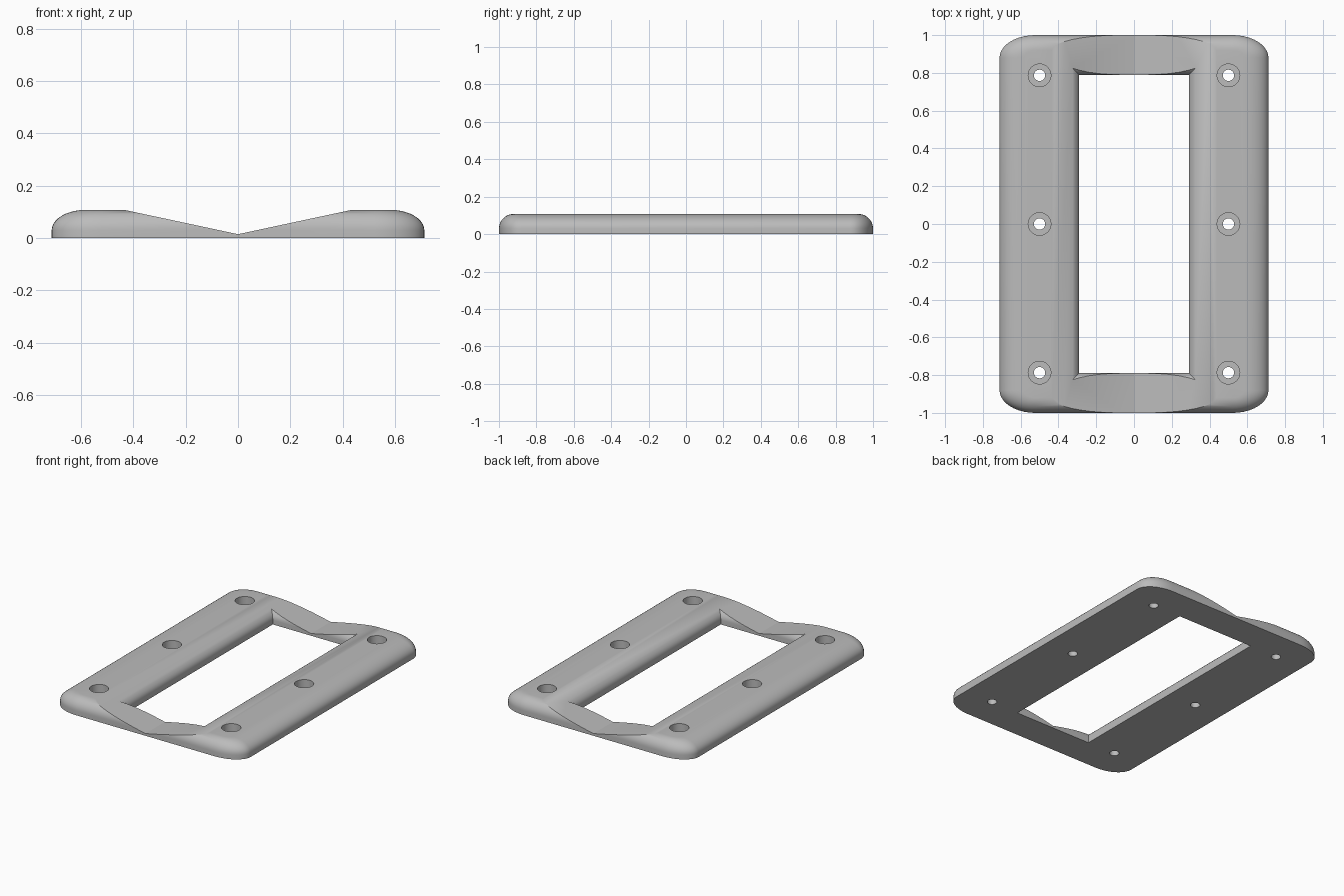
import bpy, bmesh
from math import sin, cos, pi

cube = bpy.data.objects.get("Cube")
if cube:
    bpy.data.objects.remove(cube, do_unlink=True)

HEIGHT, WALL = 0.108, 0.03      # full thickness, straight part of the edge
STEPS = 10

grey = bpy.data.materials.new("plain_grey")
grey.use_nodes = True
grey.diffuse_color = (0.5, 0.5, 0.5, 1)
grey.node_tree.nodes["Principled BSDF"].inputs["Base Color"].default_value = (0.5, 0.5, 0.5, 1)


def loft(name, rings):
    """Closed solid through a stack of rings with equal point counts."""
    bm = bmesh.new()
    loops = [[bm.verts.new(p) for p in ring] for ring in rings]
    for a, b in zip(loops, loops[1:]):
        for i in range(len(a)):
            j = (i + 1) % len(a)
            bm.faces.new((a[i], a[j], b[j], b[i]))
    bm.faces.new(loops[0][::-1])
    bm.faces.new(loops[-1])
    bmesh.ops.recalc_face_normals(bm, faces=bm.faces)
    mesh = bpy.data.meshes.new(name)
    bm.to_mesh(mesh)
    bm.free()
    mesh.materials.append(grey)
    obj = bpy.data.objects.new(name, mesh)
    bpy.context.collection.objects.link(obj)
    return obj


def rounded_rect(hx, hy, rx, ry, z):
    pts = []
    for q, (sx, sy) in enumerate([(1, 1), (-1, 1), (-1, -1), (1, -1)]):
        for k in range(STEPS + 1):
            a = pi / 2 * (q + k / STEPS)
            pts.append((sx * (hx - rx) + rx * cos(a), sy * (hy - ry) + ry * sin(a), z))
    return pts


def rect(hx, hy, z):
    return [(hx, hy, z), (-hx, hy, z), (-hx, -hy, z), (hx, -hy, z)]


def circle(x, y, r, z):
    return [(x + r * cos(2 * pi * k / 32), y + r * sin(2 * pi * k / 32), z) for k in range(32)]


def edge_curve():
    """Inset fraction and height along the rounded edge."""
    for k in range(STEPS + 1):
        a = pi / 2 * k / STEPS
        yield 1 - cos(a), WALL + (HEIGHT - WALL) * sin(a)


# Slab with rounded outer edge
rings = [rounded_rect(0.712, 1, 0.19, 0.12, 0)]
rings += [rounded_rect(0.712 - 0.13 * t, 1 - 0.08 * t, 0.19 - 0.13 * t, 0.12 - 0.08 * t, z)
          for t, z in edge_curve()]
frame = loft("frame", rings)

# Cutter for the valley slope and the centre seam
profile = [(-2, -1), (0, -1), (0, 0.015), (1, 0.229), (1, 1), (-2, 1)]
cutters = [loft("valley_cutter", [[(x, y, z) for x, z in profile] for y in (-2, 2)])]

# Cutter for the central opening, flaring upwards
rings = [rect(0.29, 0.79, -0.1)]
rings += [rect(0.29 + 0.12 * t, 0.79 + 0.12 * t, z) for t, z in edge_curve()]
rings.append(rect(0.41, 0.91, 0.3))
cutters.append(loft("opening_cutter", rings))

# Cutters for the counterbored screw holes
for y in (-0.787, 0, 0.787):
    stack = [(0.03, -0.1), (0.03, 0.04), (0.06, 0.04), (0.06, 0.3)]
    cutters.append(loft("hole_cutter", [circle(0.5, y, r, z) for r, z in stack]))

# Cut one half, then mirror it
bpy.context.view_layer.objects.active = frame
for cutter in cutters:
    mod = frame.modifiers.new("cut", "BOOLEAN")
    mod.operation = "DIFFERENCE"
    mod.solver = "EXACT"
    mod.object = cutter
    bpy.ops.object.modifier_apply(modifier=mod.name)
for cutter in cutters:
    bpy.data.objects.remove(cutter, do_unlink=True)
mirror = frame.modifiers.new("mirror", "MIRROR")
mirror.use_mirror_merge = False
bpy.ops.object.modifier_apply(modifier=mirror.name)

bpy.ops.object.select_all(action="DESELECT")
frame.select_set(True)
bpy.ops.object.shade_smooth_by_angle(angle=pi / 6)
